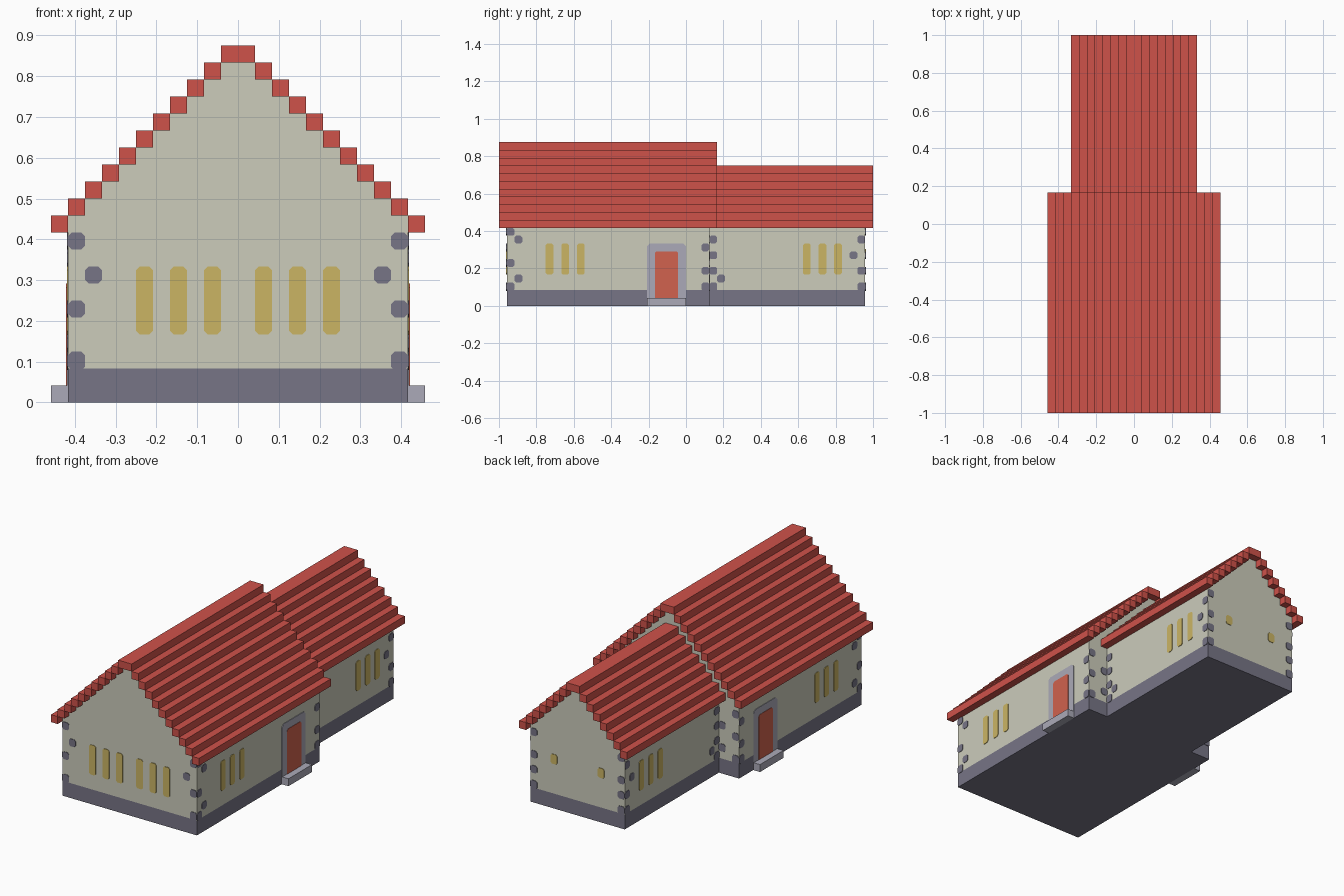
import bpy, bmesh
from mathutils import Vector

if "Cube" in bpy.data.objects:
    bpy.data.objects.remove(bpy.data.objects["Cube"])

U = 1 / 24  # one block


def material(name, rgb):
    m = bpy.data.materials.new(name)
    lin = [((c / 255 + 0.055) / 1.055) ** 2.4 for c in rgb]
    m.diffuse_color = (*lin, 1)
    m.use_nodes = True
    m.node_tree.nodes["Principled BSDF"].inputs["Base Color"].default_value = m.diffuse_color
    return m


WALL = material("cream plaster", (204, 204, 187))
ROOF = material("red tile", (207, 82, 74))
STONE = material("dark stone", (119, 117, 134))
PALE = material("pale stone", (171, 170, 184))
GLASS = material("yellow window", (203, 181, 100))
DOOR = material("orange door", (209, 98, 78))


def prism(bm, pts, offset):
    """Closed prism from a planar outline pushed along offset."""
    a = [bm.verts.new(p) for p in pts]
    b = [bm.verts.new(Vector(p) + Vector(offset)) for p in pts]
    bm.faces.new(a)
    bm.faces.new(b[::-1])
    n = len(pts)
    for i in range(n):
        bm.faces.new((a[i], b[i], b[(i + 1) % n], a[(i + 1) % n]))


def box(bm, x0, x1, y0, y1, z0, z1):
    prism(bm, [(x0, y0, z0), (x1, y0, z0), (x1, y0, z1), (x0, y0, z1)], (0, y1 - y0, 0))


def finish(bm, name, mat):
    bmesh.ops.recalc_face_normals(bm, faces=bm.faces)
    me = bpy.data.meshes.new(name)
    bm.to_mesh(me)
    bm.free()
    me.materials.append(mat)
    bpy.context.collection.objects.link(bpy.data.objects.new(name, me))


def plate(bm, axis, pos, sign, rect, lift=0.003, c=0.009, bottom=True):
    """Thin chamfered plate on the wall plane axis = pos, rect in blocks (a0, a1, z0, z1)."""
    a0, a1, z0, z1 = [v * U for v in rect]
    low = [(a0, z0 + c), (a0 + c, z0), (a1 - c, z0), (a1, z0 + c)] if bottom else [(a0, z0), (a1, z0)]
    out = low + [(a1, z1 - c), (a1 - c, z1), (a0 + c, z1), (a0, z1 - c)]
    if axis == 'x':
        prism(bm, [(pos, a, z) for a, z in out], (sign * lift, 0, 0))
    else:
        prism(bm, [(a, pos, z) for a, z in out], (0, sign * lift, 0))


def wing(name, half, y0, y1, ry0, ry1):
    """Plinth, gabled walls and stepped roof; half = half wall width in blocks."""
    w = half * U
    bm = bmesh.new()
    box(bm, -w, w, y0, y1, 0, 2 * U)
    finish(bm, name + "_plinth", STONE)
    # wall profile with stair-stepped gable
    right = [(half, 2)]
    for i in range(half):
        right += [(half - i, 10 + i + (1 if i else 0)), (half - i - 1, 11 + i)] if i else \
                 [(half, 11), (half - 1, 11)]
    right = right[:-1]
    top = 10 + half
    right.append((0, top))
    pts = right + [(-x, z) for x, z in right[-2::-1]]
    bm = bmesh.new()
    prism(bm, [(x * U, y0, z * U) for x, z in pts], (0, y1 - y0, 0))
    finish(bm, name + "_walls", WALL)
    # roof courses
    bm = bmesh.new()
    for i in range(half):
        for s in (-1, 1):
            xs = sorted((s * (half - i) * U, s * (half + 1 - i) * U))
            box(bm, *xs, ry0, ry1, (10 + i) * U, (11 + i) * U)
    box(bm, -U, U, ry0, ry1, top * U, (top + 1) * U)
    finish(bm, name + "_roof", ROOF)


wing("front_wing", 10, -23 * U, 3 * U, -1, 4 * U)
wing("rear_wing", 7, 3 * U, 23 * U, 3 * U, 1)

# windows
bm = bmesh.new()
for s in (-1, 1):
    for a in (-18, -16, -14):
        plate(bm, 'x', s * 10 * U, s, (a, a + 1, 4, 8))
    for a in (15, 17, 19):
        plate(bm, 'x', s * 7 * U, s, (a, a + 1, 4, 8))
    for c in (1.5, 3.5, 5.5):
        plate(bm, 'y', -23 * U, -1, (s * c - .5, s * c + .5, 4, 8))
    plate(bm, 'y', 23 * U, 1, (s * 3.5 - .5, s * 3.5 + .5, 6, 7.3))
finish(bm, "windows", GLASS)

# corner stones: (position along wall, height) in blocks
front_side = [(-23, 9), (-23, 5), (-23, 2), (-22, 8), (-22, 3), (2, 7), (2, 4), (2, 2)]
rear_side = [(3, 8), (3, 6), (3, 4), (3, 2), (4, 3), (22, 8), (22, 4), (22, 2), (21, 6)]
front_end = [(9, 9), (9, 5), (9, 2), (8, 7)]
rear_end = [(6, 9), (6, 6), (6, 4), (6, 2)]
step_end = [(9, 8), (9, 5), (9, 2), (7, 6), (7, 3)]
bm = bmesh.new()
for s in (-1, 1):
    for stones, x in ((front_side, 10), (rear_side, 7)):
        for a, z in stones:
            plate(bm, 'x', s * x * U, s, (a, a + 1, z - .1 * (z == 2), z + 1))
    for stones, y, n in ((front_end, -23, -1), (rear_end, 23, 1), (step_end, 3, 1)):
        for a, z in stones:
            c = s * (a + .5)
            plate(bm, 'y', y * U, n, (c - .5, c + .5, z - .1 * (z == 2), z + 1))
finish(bm, "corner_stones", STONE)

# doors, frames and doorsteps on both long sides
for s, side in ((1, "right"), (-1, "left")):
    bm = bmesh.new()
    plate(bm, 'x', s * 10 * U, s, (-5, 0, 0, 8), 0.003, 0.015, False)
    finish(bm, side + "_door_frame", PALE)
    bm = bmesh.new()
    plate(bm, 'x', s * 10 * U, s, (-4, -1, 1, 7), 0.005, 0.01, False)
    finish(bm, side + "_door", DOOR)
    bm = bmesh.new()
    box(bm, *sorted((s * 10 * U, s * 11 * U)), -5 * U, 0, 0, U)
    finish(bm, side + "_doorstep", PALE)
